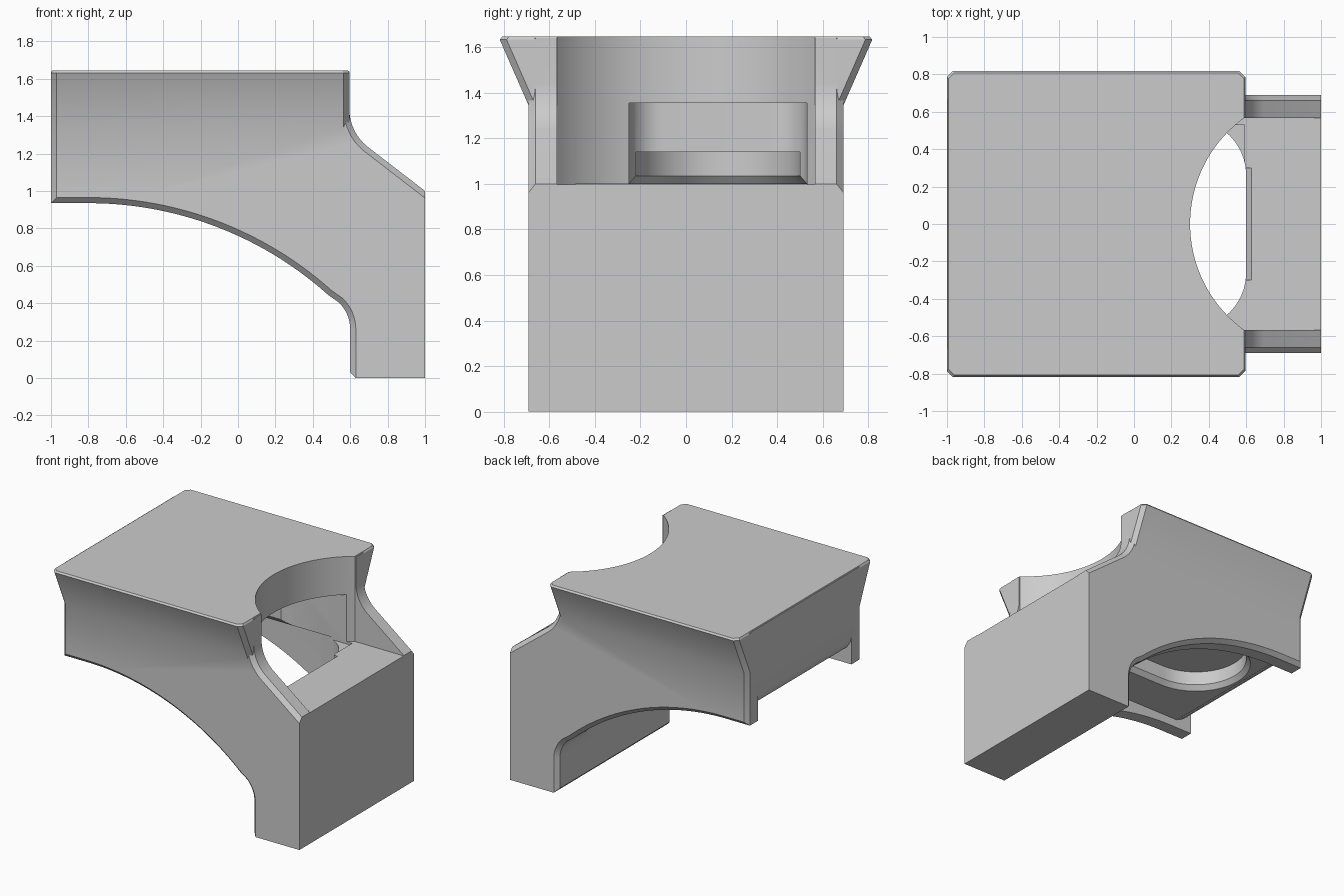
import bpy, bmesh, math

if "Cube" in bpy.data.objects:
    bpy.data.objects.remove(bpy.data.objects["Cube"])

grey = bpy.data.materials.new("plain_grey")
grey.diffuse_color = (0.6, 0.6, 0.6, 1)
grey.use_nodes = True
grey.node_tree.nodes["Principled BSDF"].inputs["Base Color"].default_value = grey.diffuse_color


def finish(bm, name):
    bmesh.ops.recalc_face_normals(bm, faces=bm.faces[:])
    me = bpy.data.meshes.new(name)
    bm.to_mesh(me)
    bm.free()
    me.materials.append(grey)
    ob = bpy.data.objects.new(name, me)
    bpy.context.collection.objects.link(ob)
    return ob


def loft(rings):
    """Solid through matching rings of 3D points."""
    bm = bmesh.new()
    loops = [[bm.verts.new(p) for p in r] for r in rings]
    n = len(loops[0])
    for a, b in zip(loops, loops[1:]):
        for i in range(n):
            bm.faces.new((a[i], a[(i + 1) % n], b[(i + 1) % n], b[i]))
    bm.faces.new(loops[0])
    bm.faces.new(loops[-1])
    return bm


def arc(cx, cy, r, a0, a1, n):
    return [(cx + r * math.cos(math.radians(a0 + (a1 - a0) * i / n)),
             cy + r * math.sin(math.radians(a0 + (a1 - a0) * i / n))) for i in range(n + 1)]


def plan(pts, z0, z1, name):
    return finish(loft([[(x, y, z) for x, y in pts] for z in (z0, z1)]), name)


def side(pts, w, name):
    return finish(loft([[(x, y, z) for x, z in pts] for y in (-w, w)]), name)


def inset(pts, dist):
    """Mitred inset of a counter-clockwise outline, dist(p, q) per edge."""
    lines = []
    for p, q in zip(pts, pts[1:] + pts[:1]):
        l = math.dist(p, q)
        nx, nz = -(q[1] - p[1]) / l, (q[0] - p[0]) / l
        lines.append((nx, nz, nx * p[0] + nz * p[1] + dist(p, q)))
    out = []
    for (a, b, c), (d, e, f) in zip(lines[-1:] + lines[:-1], lines):
        det = a * e - b * d
        out.append(((c * e - b * f) / det, (a * f - c * d) / det))
    return out


def boolean(target, tool, op):
    m = target.modifiers.new("cut", 'BOOLEAN')
    m.object, m.operation, m.solver = tool, op, 'EXACT'
    bpy.context.view_layer.objects.active = target
    bpy.ops.object.modifier_apply(modifier=m.name)
    bpy.data.objects.remove(tool, do_unlink=True)


# Arched side profile with chamfered rims; front face, foot and top stay square
arch = arc(-0.8, 0.935 - 1.92, 1.92, 90, 46.5, 28)[:-1]
profile = ([(-1, 0.9349)] + arch + arc(0.4, 0.26, 0.2, 46.5, 0, 8) + [(0.6, 0.03), (0.63, 0), (1, 0), (1, 1.0)]
           + arc(0.855, 1.44, 0.26, 231, 180, 8) + [(0.595, 1.64), (-1, 1.64)])


def chamfer(p, q):
    square = min(p[0], q[0]) > 0.99 or max(p[1], q[1]) < 0.035 or min(p[1], q[1]) > 1.6
    return 0 if square else 0.03


inner = inset(profile, chamfer)
body = finish(loft([[(x, y, z) for x, z in pts] for pts, y in
                    ((inner, -0.69), (profile, -0.66), (profile, 0.66), (inner, 0.69))]), "arched_bracket")


# Flared top deck with clipped corners
def deck(z, w, x0, x1, c=0.03):
    return [(x0 + c, -w, z), (x1 - c, -w, z), (x1, -w + c, z), (x1, w - c, z),
            (x1 - c, w, z), (x0 + c, w, z), (x0, w - c, z), (x0, -w + c, z)]


flare = finish(loft([deck(1.34, 0.689, -1, 0.595), deck(1.632, 0.817, -1, 0.595),
                     deck(1.645, 0.807, -0.992, 0.587)]), "flared_deck")
boolean(body, flare, 'UNION')

# Round scoop in the deck and the channel above the front block
scoop = arc(1.0, 0, 0.7, 126, 234, 40) + [(1.2, -0.566), (1.2, 0.566)]
boolean(body, plan(scoop, 0.997, 2, "scoop_cutter"), 'DIFFERENCE')

# Open space under the deck, rounded against the front block
void = ([(-1.2, -0.56)] + arc(0.3, -0.26, 0.3, -90, 0, 10)
        + arc(0.3, 0.26, 0.3, 0, 90, 10) + [(-1.2, 0.56)])
boolean(body, plan(void, -0.2, 0.9985, "underside_cutter"), 'DIFFERENCE')

# Rounded lower rear edge of the deck, chamfered back edge of the block
rear = [(-1.2, 0.9), (-0.87, 0.9), (-0.87, 1.001), (-0.91, 1.018), (-0.96, 1.055),
        (-0.99, 1.1), (-1.001, 1.145), (-1.2, 1.145)]
boolean(body, side(rear, 0.56, "rear_cutter"), 'DIFFERENCE')
lip = [(0.55, 0.92), (0.632, 1.002), (0.632, 1.05), (0.55, 1.05)]
boolean(body, side(lip, 0.3, "lip_cutter"), 'DIFFERENCE')

# Deep pocket opening into the scoop, with rounded rear corners
pocket = (arc(0.1, 0.38, 0.15, 90, 180, 8) + arc(0.1, -0.1, 0.15, 180, 270, 8)
          + [(0.59, -0.25), (0.59, 0.53)])
boolean(body, plan(pocket, 0.98, 1.355, "deep_pocket_cutter"), 'DIFFERENCE')

# Shallow round-ended pocket behind it, with a flared rim
r0 = arc(-0.46, 0.14, 0.39, 90, 270, 24) + [(0.2, -0.25), (0.2, 0.53)]
r1 = arc(-0.46, 0.14, 0.36, 90, 270, 24) + [(0.2, -0.22), (0.2, 0.50)]
shallow = loft([[(x, y, z) for x, y in r] for r, z in ((r0, 0.98), (r0, 1.0), (r1, 1.035), (r1, 1.14))])
boolean(body, finish(shallow, "shallow_pocket_cutter"), 'DIFFERENCE')

bpy.ops.object.select_all(action='DESELECT')
body.select_set(True)
bpy.context.view_layer.objects.active = body
bpy.ops.object.shade_smooth_by_angle(angle=math.radians(25))
